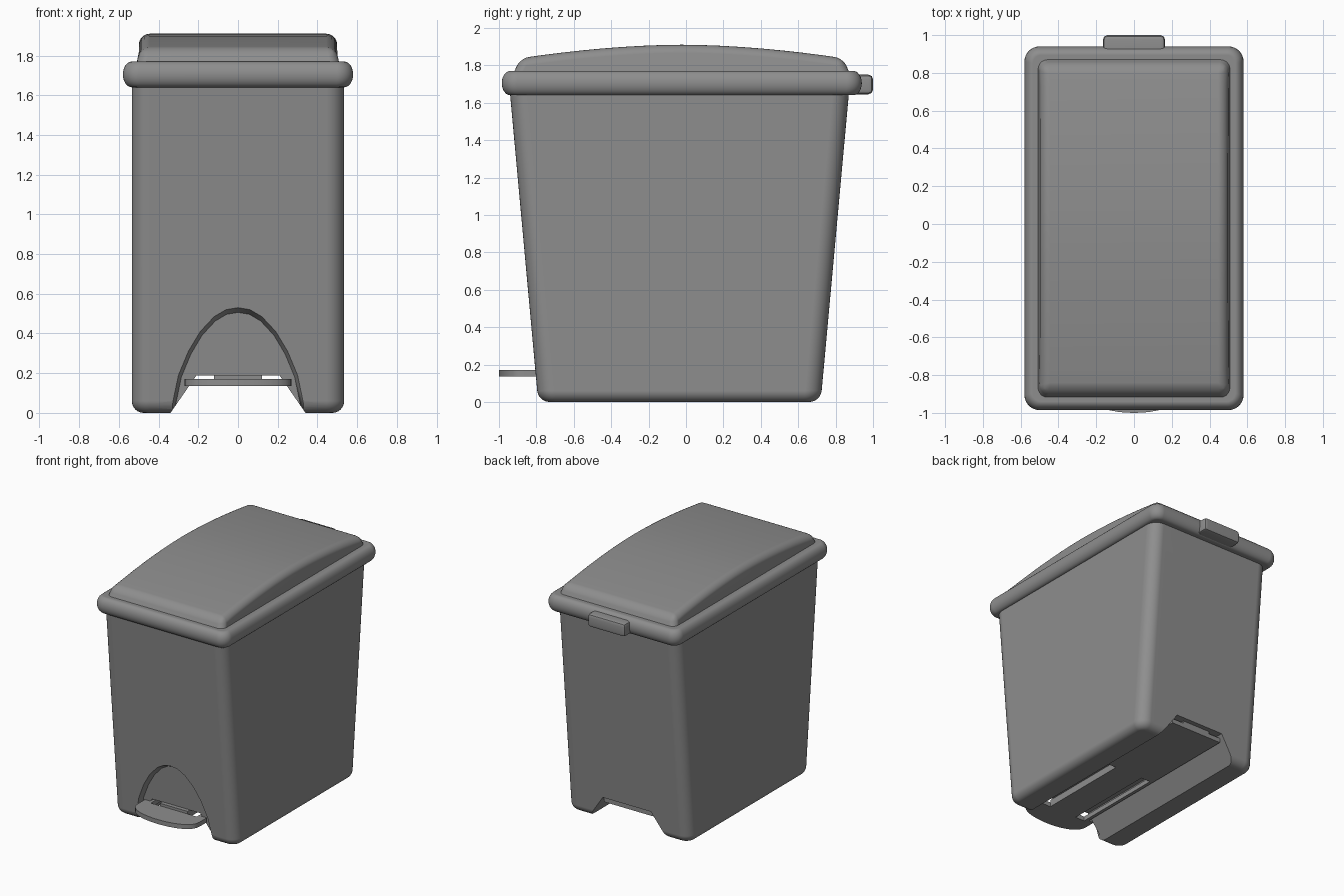
import bpy, bmesh
from math import sin, cos, pi, radians

if "Cube" in bpy.data.objects:
    bpy.data.objects.remove(bpy.data.objects["Cube"])

grey = bpy.data.materials.new("grey_plastic")
grey.use_nodes = True
colour = (0.27, 0.27, 0.27, 1)
grey.diffuse_color = colour
grey.node_tree.nodes["Principled BSDF"].inputs["Base Color"].default_value = colour


def loft(name, rings):
    """Skin a stack of equal-length closed rings and cap both ends."""
    bm = bmesh.new()
    loops = [[bm.verts.new(p) for p in ring] for ring in rings]
    n = len(loops[0])
    for a, b in zip(loops, loops[1:]):
        for i in range(n):
            j = (i + 1) % n
            bm.faces.new((a[i], a[j], b[j], b[i]))
    bm.faces.new(loops[0][::-1])
    bm.faces.new(loops[-1])
    bmesh.ops.recalc_face_normals(bm, faces=bm.faces)
    mesh = bpy.data.meshes.new(name)
    bm.to_mesh(mesh)
    bm.free()
    ob = bpy.data.objects.new(name, mesh)
    bpy.context.collection.objects.link(ob)
    mesh.materials.append(grey)
    return ob


def rounded_rect(x, y0, y1, r, z, steps=8):
    ring = []
    corners = ((x - r, y1 - r), (r - x, y1 - r), (r - x, y0 + r), (x - r, y0 + r))
    for q, (cx, cy) in enumerate(corners):
        for i in range(steps + 1):
            a = (q + i / steps) * pi / 2
            ring.append((cx + r * cos(a), cy + r * sin(a), z))
    return ring


def box(name, x0, x1, y0, y1, z0, z1):
    return loft(name, [[(x0, y0, z), (x1, y0, z), (x1, y1, z), (x0, y1, z)] for z in (z0, z1)])


def select(ob):
    bpy.ops.object.select_all(action='DESELECT')
    ob.select_set(True)
    bpy.context.view_layer.objects.active = ob


def cut(ob, cutter):
    mod = ob.modifiers.new("cut", 'BOOLEAN')
    mod.operation = 'DIFFERENCE'
    mod.solver = 'EXACT'
    mod.object = cutter
    select(ob)
    bpy.ops.object.modifier_apply(modifier=mod.name)
    bpy.data.objects.remove(cutter)


def bevel(ob, width, segments):
    mod = ob.modifiers.new("bevel", 'BEVEL')
    mod.width, mod.segments = width, segments
    mod.limit_method = 'ANGLE'
    mod.angle_limit = radians(30)
    select(ob)
    bpy.ops.object.modifier_apply(modifier=mod.name)


def smooth(ob):
    select(ob)
    bpy.ops.object.shade_smooth_by_angle(angle=radians(35))
    mod = ob.modifiers.new("weighted_normals", 'WEIGHTED_NORMAL')
    mod.keep_sharp = True


# Tapered bin body with a rounded bottom edge
def body_ring(z, inset=0):
    lean = 0.0915 * z
    return rounded_rect(0.535 - inset, -0.79 - lean + inset, 0.72 + lean - inset, 0.09 - inset, z)


R = 0.06
rings = [body_ring(R - R * sin(a), R - R * cos(a)) for a in [pi / 2 * (1 - i / 6) for i in range(7)]]
body = loft("bin_body", rings + [body_ring(1.68)])

# Tunnel for the pedal along the underside
section = ((-0.354, -0.02), (0.354, -0.02), (0.21, 0.188), (-0.21, 0.188))
cut(body, loft("tunnel_cutter", [[(x, y, z) for x, z in section] for y in (-1.2, 1.2)]))

# Arched recess above the pedal
half = [(0.345, -0.05), (0.34, 0), (0.3, 0.19), (0.25, 0.31), (0.19, 0.41), (0.12, 0.485), (0.06, 0.52)]
arch = half + [(0, 0.53)] + [(-x, z) for x, z in reversed(half)]
outer = [(x * 1.03, -1.1, z * 1.02) for x, z in arch]
face = [(x, -0.79 - 0.0915 * z, z) for x, z in arch]
inner = [(x * 0.95, -0.755 - 0.07 * z, z * 0.955) for x, z in arch]
cut(body, loft("arch_cutter", [outer, face, inner]))
smooth(body)

# Bulging rim of the lid
rings = []
for i in range(13):
    a = -pi / 2 + pi * i / 12
    d = 0.045 * (1 - cos(a))
    rings.append(rounded_rect(0.58 - d, -0.985 + d, 0.94 - d, 0.08 - d * 0.8, 1.705 + 0.065 * sin(a)))
smooth(loft("lid_rim", rings))

# Domed lid: arched side profile drawn out across the width
crown = []
for i in range(17):
    y = -0.885 + 1.725 * i / 16
    crown.append((y, 1.91 - 0.072 * abs((y + 0.0225) / 0.8625) ** 1.8))
profile = [(0.9, 1.7), (-0.95, 1.7)] + crown
dome = loft("lid_dome", [[(s * (0.525 - 0.035 * min(1, (z - 1.7) / 0.12)), y, z) for y, z in profile]
                         for s in (-1, 1)])
bevel(dome, 0.045, 5)
smooth(dome)

# Hinge block at the back of the rim
hinge = box("hinge", -0.165, 0.165, 0.88, 1.0, 1.645, 1.75)
bevel(hinge, 0.025, 2)
smooth(hinge)

# Pedal: rounded toe plate with a slotted tongue running into the tunnel
toe = [(-0.27 * cos(pi * i / 20), -0.86 - 0.14 * sin(pi * i / 20) ** 0.8) for i in range(21)]
outline = toe + [(0.27, -0.775), (0.225, -0.775), (0.225, 0.7), (-0.225, 0.7), (-0.225, -0.775), (-0.27, -0.775)]
pedal = loft("pedal", [[(x, y, z) for x, y in outline] for z in (0.135, 0.17)])
for x in (-0.16, 0.16):
    cut(pedal, box("slot_cutter", x - 0.04, x + 0.04, -0.8, -0.06, 0.1, 0.2))
smooth(pedal)
box("pedal_spine", -0.12, 0.12, -0.8, 0.7, 0.165, 0.19)
